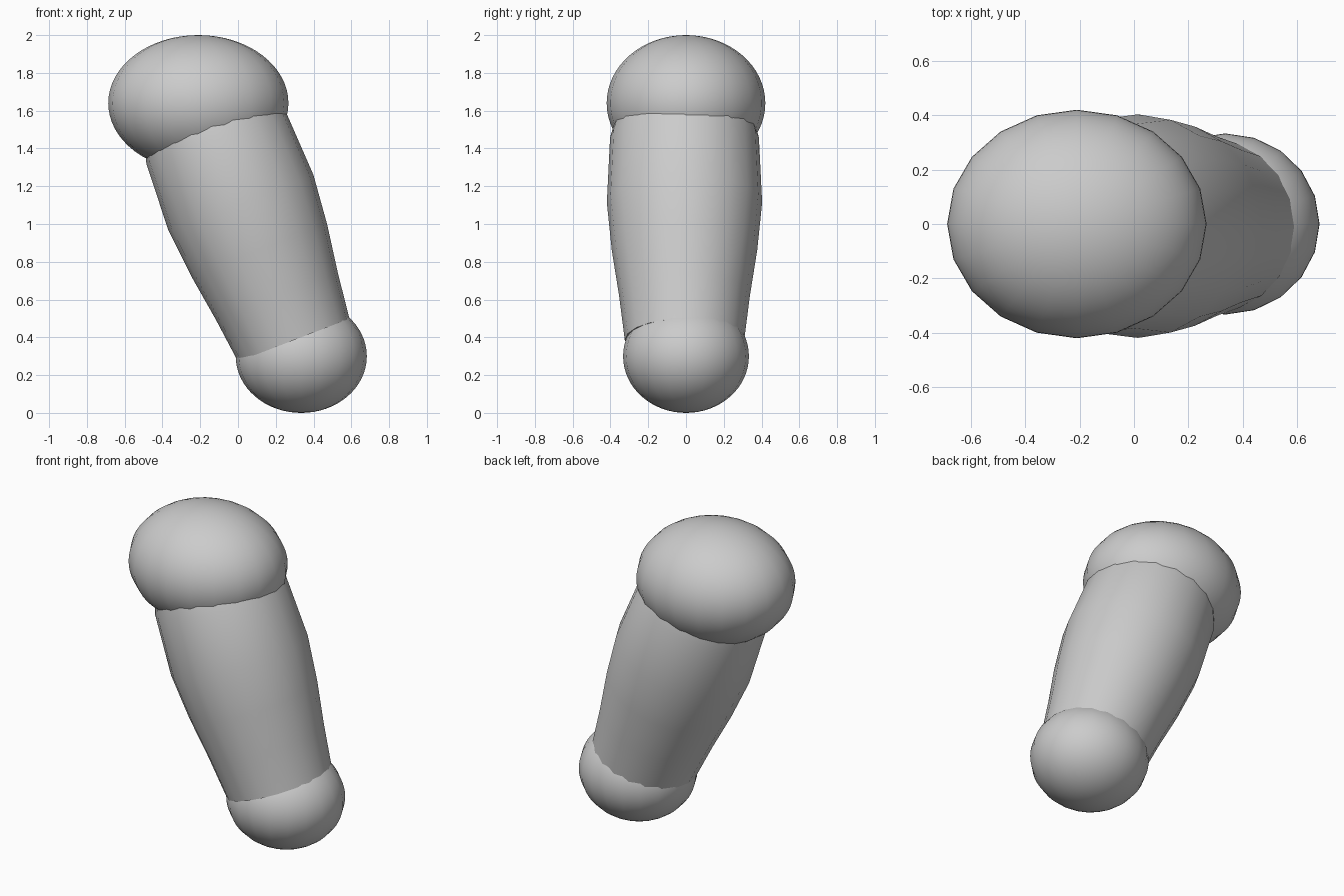
import bpy, bmesh, math
from mathutils import Matrix, Vector

SIDES = 20
TILT = math.radians(-21)

old = bpy.data.objects.get("Cube")
if old:
    bpy.data.objects.remove(old, do_unlink=True)

grey = bpy.data.materials.new("plain_grey")
grey.use_nodes = True
colour = (0.6, 0.6, 0.6, 1)
grey.diffuse_color = colour
grey.node_tree.nodes["Principled BSDF"].inputs["Base Color"].default_value = colour


def finish(name, bm):
    bmesh.ops.recalc_face_normals(bm, faces=bm.faces)
    mesh = bpy.data.meshes.new(name)
    bm.to_mesh(mesh)
    bm.free()
    mesh.materials.append(grey)
    obj = bpy.data.objects.new(name, mesh)
    bpy.context.collection.objects.link(obj)
    bpy.ops.object.select_all(action='DESELECT')
    obj.select_set(True)
    bpy.context.view_layer.objects.active = obj
    bpy.ops.object.shade_smooth_by_angle(angle=math.radians(50))
    return obj


def joint(name, centre, radii):
    bm = bmesh.new()
    bmesh.ops.create_uvsphere(bm, u_segments=SIDES, v_segments=32, radius=1)
    bm.transform(Matrix.Translation(centre) @ Matrix.Diagonal((*radii, 1)))
    return finish(name, bm)


# Rounded joints at both ends
joint("upper_joint", (-0.21, 0, 1.64), (0.477, 0.42, 0.36))
joint("lower_joint", (0.335, 0, 0.30), (0.347, 0.333, 0.30))

# Bulging limb: (distance along the tilted axis, radius)
profile = [(0, 0.316), (0.25, 0.346), (0.51, 0.385),
           (0.78, 0.411), (1.15, 0.394), (1.27, 0.36)]
bm = bmesh.new()
rings = []
for height, radius in profile:
    ring = []
    for i in range(SIDES):
        a = math.tau * i / SIDES
        ring.append(bm.verts.new((radius * math.cos(a), radius * math.sin(a), height)))
    rings.append(ring)
for low, high in zip(rings, rings[1:]):
    for i in range(SIDES):
        j = (i + 1) % SIDES
        bm.faces.new((low[i], low[j], high[j], high[i]))
bm.faces.new(rings[0])
bm.faces.new(rings[-1])
bm.transform(Matrix.Translation(Vector((0.295, -0.008, 0.385))) @ Matrix.Rotation(TILT, 4, 'Y'))
finish("limb", bm)
